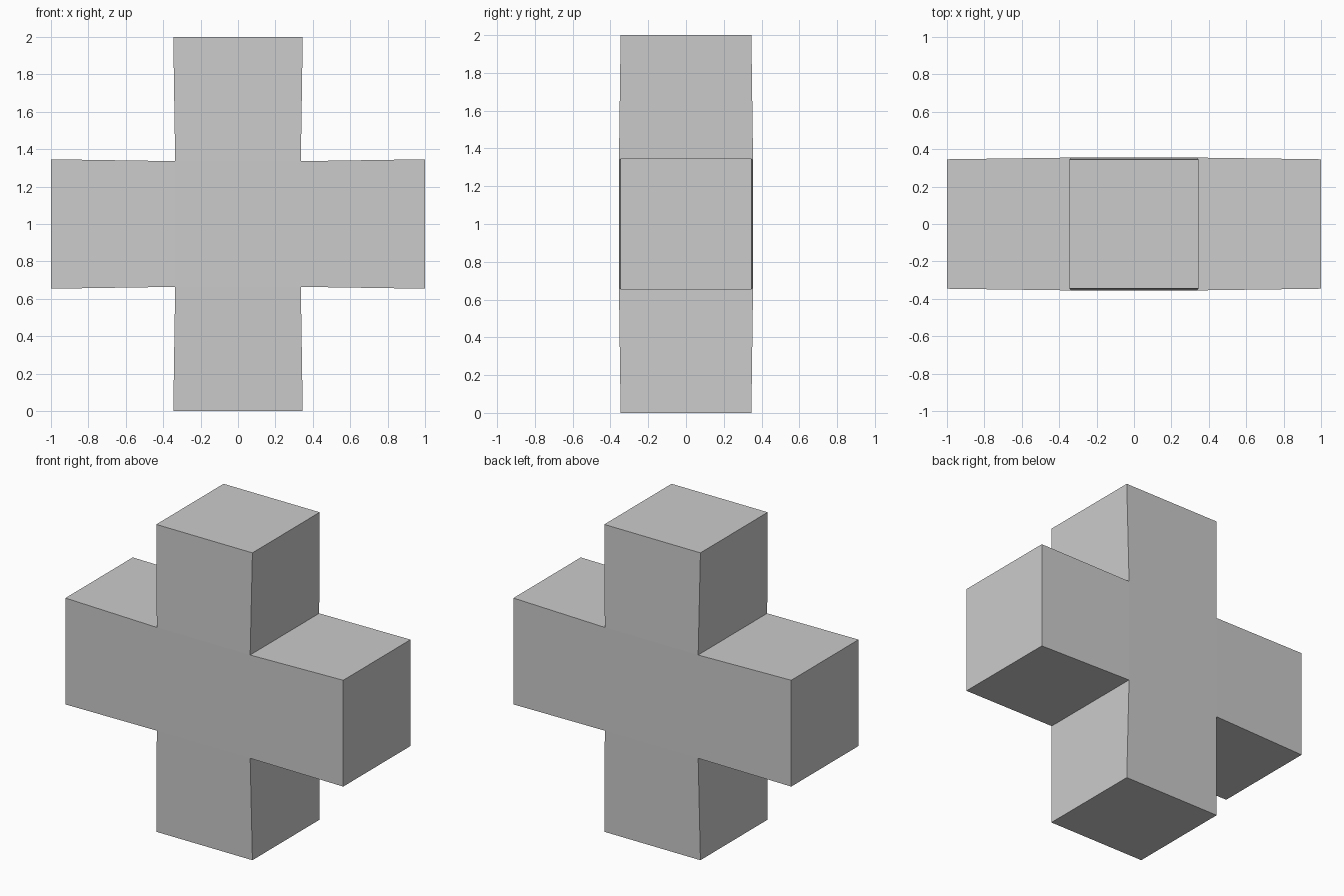
import bpy, bmesh
from mathutils import Vector

if "Cube" in bpy.data.objects:
    bpy.data.objects.remove(bpy.data.objects["Cube"])

INNER, DEPTH, END = 0.336, 0.355, 0.346  # half sizes of core and arm ends
CENTRE = Vector((0, 0, 1))

bm = bmesh.new()

# Central block
bmesh.ops.create_cube(bm, size=2)
for v in bm.verts:
    v.co = CENTRE + Vector((v.co.x * INNER, v.co.y * DEPTH, v.co.z * INNER))
bm.normal_update()

# Four arms, extruded from the sides, top and bottom, with square ends
for face in [f for f in bm.faces if abs(f.normal.y) < 0.5]:
    axis = 0 if abs(face.normal.x) > 0.5 else 2
    tip = bmesh.ops.extrude_discrete_faces(bm, faces=[face])["faces"][0]
    for v in tip.verts:
        d = v.co - CENTRE
        v.co = CENTRE + Vector(
            (1.0 if i == axis else END) * (1 if d[i] > 0 else -1) for i in range(3))

bmesh.ops.recalc_face_normals(bm, faces=bm.faces)
mesh = bpy.data.meshes.new("cross_block")
bm.to_mesh(mesh)
bm.free()
bpy.context.collection.objects.link(bpy.data.objects.new("cross_block", mesh))
